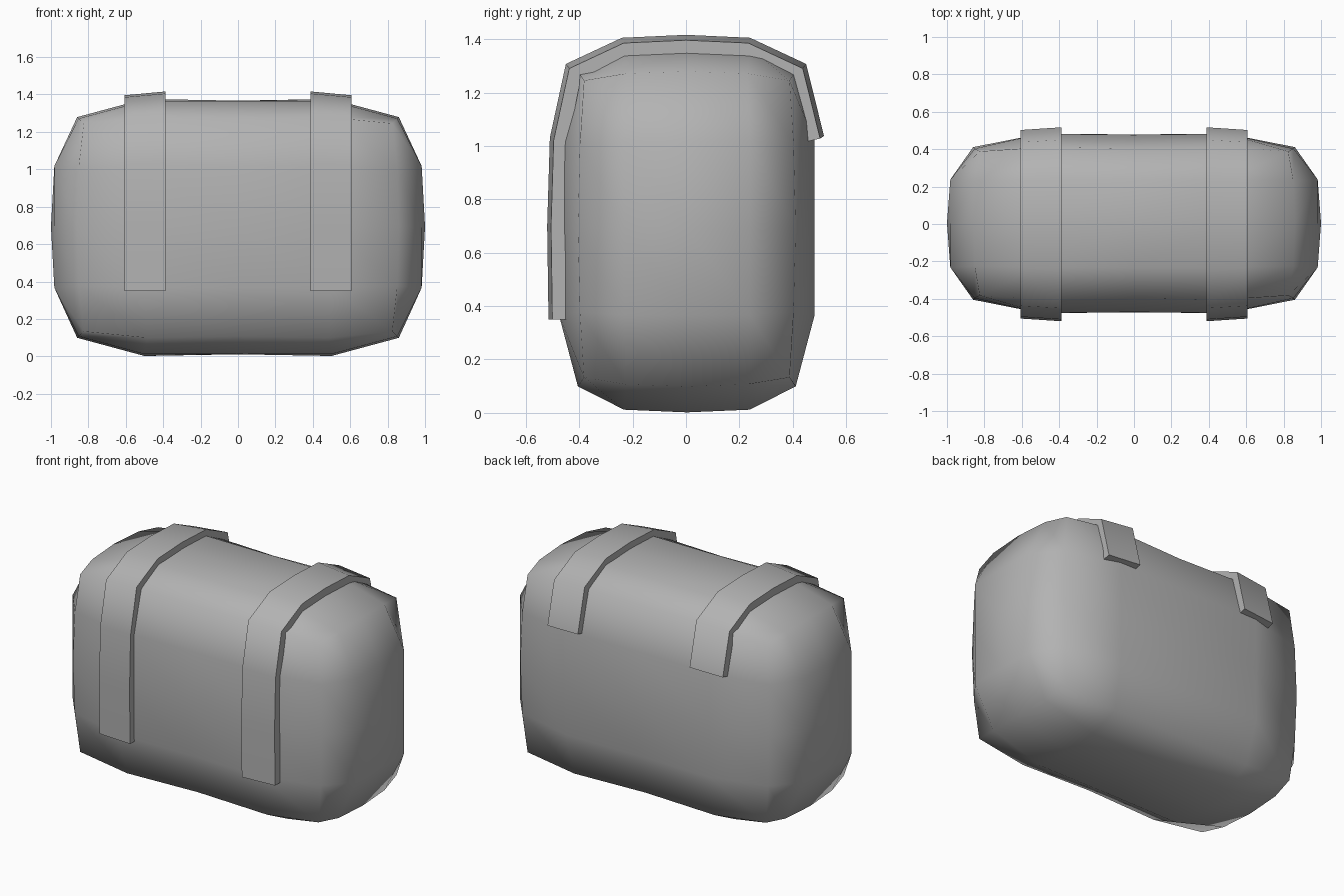
import bpy, bmesh
from math import copysign, radians

if "Cube" in bpy.data.objects:
    bpy.data.objects.remove(bpy.data.objects["Cube"])

grey = bpy.data.materials.new("dark_grey")
grey.diffuse_color = (0.45, 0.45, 0.45, 1)
grey.use_nodes = True
grey.node_tree.nodes["Principled BSDF"].inputs["Base Color"].default_value = grey.diffuse_color


def finish(bm, name, angle):
    bmesh.ops.recalc_face_normals(bm, faces=bm.faces)
    me = bpy.data.meshes.new(name)
    bm.to_mesh(me)
    bm.free()
    me.materials.append(grey)
    ob = bpy.data.objects.new(name, me)
    bpy.context.collection.objects.link(ob)
    bpy.ops.object.select_all(action="DESELECT")
    ob.select_set(True)
    bpy.context.view_layer.objects.active = ob
    bpy.ops.object.shade_smooth_by_angle(angle=radians(angle))
    return ob


# Per axis: middle station, face centre, face inner ring, edge, corner
SHAPE = [
    (0.50, 1.000, 0.982, 0.86, 0.825),
    (0.235, 0.476, 0.474, 0.408, 0.385),
    (0.325, 0.675, 0.672, 0.587, 0.553),
]


def place(co):
    out = []
    for i in range(3):
        mid, centre, ring, edge, corner = SHAPE[i]
        a = abs(co[i])
        b, c = sorted(abs(co[j]) for j in range(3) if j != i)
        if a < 0.1:
            d = 0
        elif a < 0.75:
            d = mid * (0.97 if b > 0.75 else 1)
        elif b > 0.75:
            d = corner
        elif c > 0.75:
            d = edge
            if i > 0 and abs(co[0]) < 0.1:
                d -= 0.008  # waist between the straps
            elif b > 0.1 and abs(co[0]) > 0.75:
                d -= 0.008
        else:
            d = ring if c > 0.1 else centre
            # slight swelling beneath the straps
            if i > 0 and 0.1 < abs(co[0]) < 0.75:
                d += 0.012 if i == 2 else 0.005
                if i == 2 and abs(co[1]) > 0.1:
                    d -= 0.010
        if i == 2 and co[2] < -0.75:
            d += 0.006
        out.append(copysign(d, co[i]))
    return out[0], out[1] + 0.003, out[2] + 0.692


# Padded roll body
bm = bmesh.new()
bmesh.ops.create_cube(bm, size=2)
bmesh.ops.subdivide_edges(bm, edges=bm.edges[:], cuts=3, use_grid_fill=True)
for v in bm.verts:
    v.co = place(v.co)
finish(bm, "padded_body", 180)

# Straps: outer and inner side profiles (y, z), swept across the width
OUTER = [(-.515, .35), (-.52, .70), (-.51, 1.03), (-.45, 1.307), (-.24, 1.405),
         (0, 1.416), (.24, 1.405), (.45, 1.307), (.517, 1.037)]
INNER = [(-.46, .35), (-.465, .70), (-.455, 1.02), (-.405, 1.27), (-.225, 1.35),
         (0, 1.36), (.225, 1.35), (.405, 1.27), (.463, 1.025)]
bm = bmesh.new()
rings = []
for o, n in zip(OUTER, INNER):
    ring = []
    for x, k, p in ((.387, 1, o), (.607, .972, o), (.607, .972, n), (.387, 1, n)):
        z = p[1] - (1 - k) * 0.7 * max(0, (p[1] - 0.7) / 0.7)
        ring.append(bm.verts.new((x, p[0] * k, z)))
    rings.append(ring)
for r, s in zip(rings, rings[1:]):
    for i in range(4):
        j = (i + 1) % 4
        bm.faces.new((r[i], r[j], s[j], s[i]))
bm.faces.new(rings[0])
bm.faces.new(rings[-1])
straps = finish(bm, "straps", 60)
straps.modifiers.new("mirror", "MIRROR").use_axis = (True, False, False)
